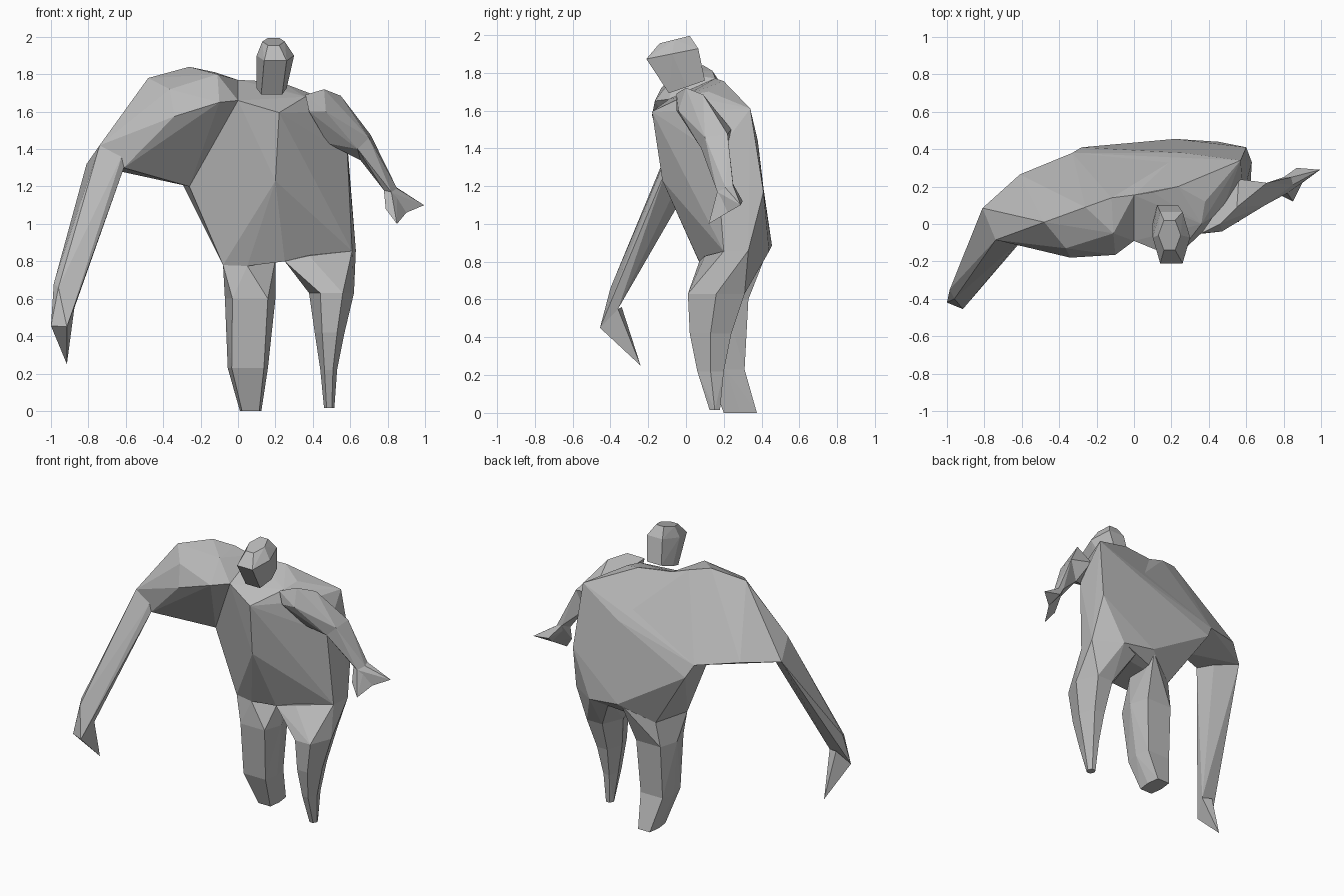
import bpy
import bmesh
from math import radians

# Remove the default object
default = bpy.data.objects.get("Cube")
if default:
    bpy.data.objects.remove(default, do_unlink=True)

# Single clay colour
clay = bpy.data.materials.new("grey_clay")
clay.use_nodes = True
grey = (0.5, 0.5, 0.5, 1)
clay.diffuse_color = grey
clay.node_tree.nodes["Principled BSDF"].inputs["Base Color"].default_value = grey


def add_hull(target, points):
    """Add the flat-faced convex volume around the points to a bmesh."""
    piece = bmesh.new()
    for point in points:
        piece.verts.new(point)
    result = bmesh.ops.convex_hull(piece, input=piece.verts[:])
    spare = set(result["geom_interior"]) | set(result["geom_unused"])
    loose = [item for item in spare if isinstance(item, bmesh.types.BMVert)]
    bmesh.ops.delete(piece, geom=loose, context="VERTS")
    bmesh.ops.dissolve_limit(piece, angle_limit=radians(3),
                             verts=piece.verts[:], edges=piece.edges[:])
    bmesh.ops.recalc_face_normals(piece, faces=piece.faces[:])
    scratch = bpy.data.meshes.new("scratch")
    piece.to_mesh(scratch)
    piece.free()
    target.from_mesh(scratch)
    bpy.data.meshes.remove(scratch)


def build(name, *volumes):
    """Make one object from several convex volumes."""
    bm = bmesh.new()
    for volume in volumes:
        add_hull(bm, volume)
    mesh = bpy.data.meshes.new(name)
    bm.to_mesh(mesh)
    bm.free()
    mesh.materials.append(clay)
    obj = bpy.data.objects.new(name, mesh)
    bpy.context.collection.objects.link(obj)
    return obj


def chain(name, *sections):
    """Join consecutive cross-sections into a faceted limb."""
    return build(name, *[a + b for a, b in zip(sections, sections[1:])])


def section(z, left, right, front, back, flat=0.5, slope=0.0):
    """Six-sided cross-section given by its extents; slope raises the back."""
    cx, cy = (left + right) / 2, (front + back) / 2
    rx, ry = (right - left) / 2, (back - front) / 2
    outline = [(1, 0), (flat, 1), (-flat, 1), (-1, 0), (-flat, -1), (flat, -1)]
    return [(cx + u * rx, cy + v * ry, z + slope * v * ry) for u, v in outline]


# Torso landmarks
neck_base = [(0, .155, 1.77), (.1, .17, 1.765), (.235, .2, 1.755)]
collar = [(0, -.09, 1.66), (.22, -.18, 1.595), (.47, .07, 1.6),
          (.36, .0, 1.68), (.38, .12, 1.7)]
belly = [(.2, -.125, 1.23), (-.26, .12, 1.2), (.48, .06, 1.42),
         (.585, .16, 1.37)]
groin = [(-.08, .1, .78), (.05, .08, .775), (.25, .07, .8)]
left_hip_front = (.61, .2, .855)
left_hip = (.63, .33, .86)
left_rump = (.45, .44, .855)
tail = (.22, .455, .885)
right_rump = (0, .34, .77)
mid_back = (.27, .38, 1.44)
low_back = (-.33, .38, 1.28)
flanks = [(.6, .41, 1.17), (-.28, .41, 1.19)]
build("torso", neck_base + collar + belly + groin + flanks
      + [left_hip_front, left_hip, left_rump, tail, right_rump]
      + [mid_back, low_back, (.57, .34, 1.61)])

# Huge right shoulder, sharing its elbow section with the forearm
right_elbow = [(-.74, -.085, 1.42), (-.62, -.1, 1.365), (-.61, -.1, 1.3),
               (-.81, .085, 1.32)]
deltoid = [(-.34, -.18, 1.575), (-.15, -.15, 1.61), (-.1, -.165, 1.65),
           (-.365, -.13, 1.72), (-.11, -.05, 1.8), (-.48, .01, 1.78),
           (-.26, .09, 1.84), (-.12, .14, 1.81)]
shoulder_rear = [(-.61, .265, 1.33), (-.5, .06, 1.28), belly[1],
                 low_back, mid_back]
build("right_shoulder", deltoid + shoulder_rear + right_elbow
      + [neck_base[0], collar[0]])

# Long right forearm and pointed hand
right_wrist = [(-.985, -.35, .68), (-.96, -.4, .66), (-.875, -.36, .55),
               (-1, -.42, .455), (-.915, -.455, .45)]
build("right_forearm", right_elbow + [(-.67, .0, 1.3)] + right_wrist)
build("right_hand", right_wrist[2:] + [(-.94, -.34, .56), (-.915, -.24, .25)])

# Small left arm
left_shoulder = [(.36, -.05, 1.69), (.46, 0, 1.72), (.55, .09, 1.685),
                 (.38, -.05, 1.6), (.47, -.04, 1.6), (.48, .07, 1.43),
                 (.56, .24, 1.5)]
left_elbow = [(.71, .22, 1.475), (.655, .2, 1.34), (.64, .08, 1.4),
              (.7, .1, 1.46)]
left_wrist = [(.85, .21, 1.19), (.78, .18, 1.18), (.84, .25, 1.2),
              (.8, .25, 1.21), (.82, .165, 1.17)]
chain("left_arm", left_shoulder, left_elbow, left_wrist)

# Forked left hand
palm = (.9, .22, 1.06)
thumb = [palm, (.85, .12, 1), (.79, .15, 1.08)]
finger = [palm, (.995, .29, 1.1), (.87, .3, 1.12)]
build("left_hand", left_wrist + thumb, left_wrist + finger)

# Legs grow out of the pelvis and taper to the feet
chain("right_leg",
      groin[:2] + [(.2, .2, .81), (.2, .44, .88), right_rump],
      section(.6, -.07, .2, .07, .33, flat=.7),
      section(.23, -.055, .16, .11, .31, flat=.8),
      section(0, .01, .125, .2, .375, flat=.8))
chain("left_leg",
      [groin[2], (.38, .1, .83), left_hip_front, left_hip, left_rump,
       (.3, .43, .88)],
      section(.63, .38, .62, .01, .31),
      section(.42, .41, .57, .02, .24),
      section(.22, .44, .53, .06, .2),
      section(.015, .46, .515, .125, .18))

# Small tilted head
chain("head",
      section(1.725, .1, .26, -.09, .1, flat=.7, slope=.35),
      section(1.9, .1, .3, -.21, .065, flat=.6, slope=.2),
      section(1.975, .13, .25, -.14, .02, slope=.25))
